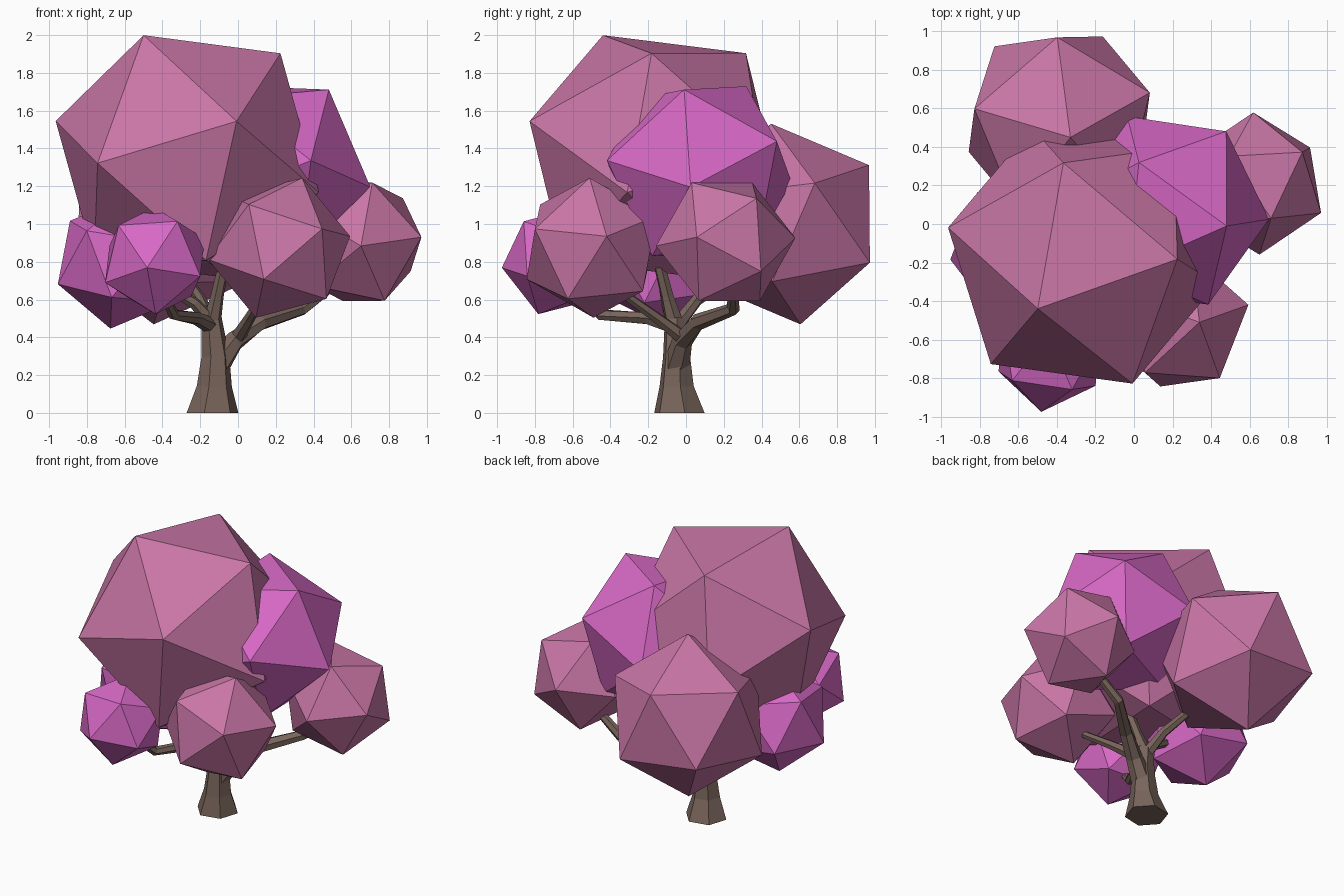
import bpy, bmesh
from math import cos, sin, pi
from mathutils import Vector, Matrix

if "Cube" in bpy.data.objects:
    bpy.data.objects.remove(bpy.data.objects["Cube"])


def material(name, rgb):
    m = bpy.data.materials.new(name)
    m.diffuse_color = (*rgb, 1)
    m.use_nodes = True
    m.node_tree.nodes["Principled BSDF"].inputs["Base Color"].default_value = m.diffuse_color
    return m


PINK = material("pink_leaf", (0.58, 0.18, 0.38))
MAGENTA = material("magenta_leaf", (0.68, 0.14, 0.56))
BARK = material("bark", (0.19, 0.13, 0.105))


def finish(name, bm, mat):
    bmesh.ops.recalc_face_normals(bm, faces=bm.faces)
    mesh = bpy.data.meshes.new(name)
    bm.to_mesh(mesh)
    bm.free()
    mesh.materials.append(mat)
    ob = bpy.data.objects.new(name, mesh)
    bpy.context.collection.objects.link(ob)


def frame(a, b):
    # axes with z along a and x leaning towards b
    z = Vector(a).normalized()
    y = z.cross(Vector(b)).normalized()
    return Matrix((y.cross(z), y, z)).transposed()


def leaf_ball(name, centre, radius, corner, next_corner, mat):
    # icosahedron turned so two neighbouring corners point at given places
    c = Vector(centre)
    bm = bmesh.new()
    bmesh.ops.create_icosphere(bm, subdivisions=1, radius=radius)
    top = max(bm.verts, key=lambda v: v.co.z)
    ring = top.link_edges[0].other_vert(top)
    turn = frame(Vector(corner) - c, Vector(next_corner) - c) @ frame(top.co, ring.co).transposed()
    for v in bm.verts:
        v.co = turn @ v.co + c
    finish(name, bm, mat)


def limb(name, points, sides=6):
    # tapered tube through (x, y, z, radius) points
    bm = bmesh.new()
    pts = [Vector(p[:3]) for p in points]
    rings = []
    for i, p in enumerate(points):
        d = pts[min(i + 1, len(pts) - 1)] - pts[max(i - 1, 0)]
        if p[2] == 0:
            d = Vector((0, 0, 1))
        m = frame(d, (0.31, 0.95, 0.1))
        rings.append([bm.verts.new(pts[i] + m @ Vector((cos(2 * pi * k / sides), sin(2 * pi * k / sides), 0)) * p[3])
                      for k in range(sides)])
    for a, b in zip(rings, rings[1:]):
        for k in range(sides):
            bm.faces.new((a[k], a[(k + 1) % sides], b[(k + 1) % sides], b[k]))
    bm.faces.new(rings[0])
    bm.faces.new(rings[-1])
    finish(name, bm, BARK)


# foliage
leaf_ball("crown_foliage", (-.268, -.165, 1.356), .737, (-.5, -.44, 2), (.23, -.18, 1.9), PINK)
leaf_ball("upper_right_foliage", (.175, .07, 1.28), .535, (.48, -.01, 1.71), (.48, .48, 1.44), MAGENTA)
leaf_ball("back_foliage", (-.388, .528, 1.0), .54, (-.33, .45, 1.53), (.08, .68, 1.22), PINK)
leaf_ball("right_foliage", (.635, .21, .905), .37, (.965, .06, .93), (.88, .375, 1.14), PINK)
leaf_ball("front_right_foliage", (.217, -.5, .874), .39, (.34, -.51, 1.245), (.59, -.42, .93), PINK)
leaf_ball("front_left_foliage", (-.44, -.68, .805), .30, (-.48, -.965, .77), (-.33, -.86, 1.0), MAGENTA)
leaf_ball("left_foliage", (-.62, -.12, .8), .36, (-.93, -.18, .69), (-.915, 0, 1.06), MAGENTA)

# trunk and branches
limb("trunk", [(-.135, -.035, 0, .14), (-.125, -.05, .14, .095), (-.12, -.05, .3, .075), (-.14, -.06, .5, .055)])
limb("right_branch", [(-.11, -.05, .25, .07), (-.02, -.02, .38, .055), (.12, .06, .48, .045),
                      (.34, .25, .55, .035), (.6, .25, .75, .025)])
limb("front_right_branch", [(.0, -.02, .4, .04), (.06, -.15, .5, .03), (.17, -.4, .68, .022)])
limb("upper_branch", [(-.14, -.06, .47, .05), (-.11, -.1, .62, .035), (-.05, -.17, .9, .028)])
limb("left_branch", [(-.14, -.06, .48, .045), (-.23, -.1, .58, .032), (-.5, -.13, .74, .022)])
limb("front_left_branch", [(-.14, -.06, .46, .045), (-.22, -.2, .5, .035), (-.34, -.45, .52, .03), (-.42, -.62, .68, .02)])
limb("back_branch", [(-.14, -.05, .46, .04), (-.2, .06, .6, .032), (-.32, .35, .78, .022)])
